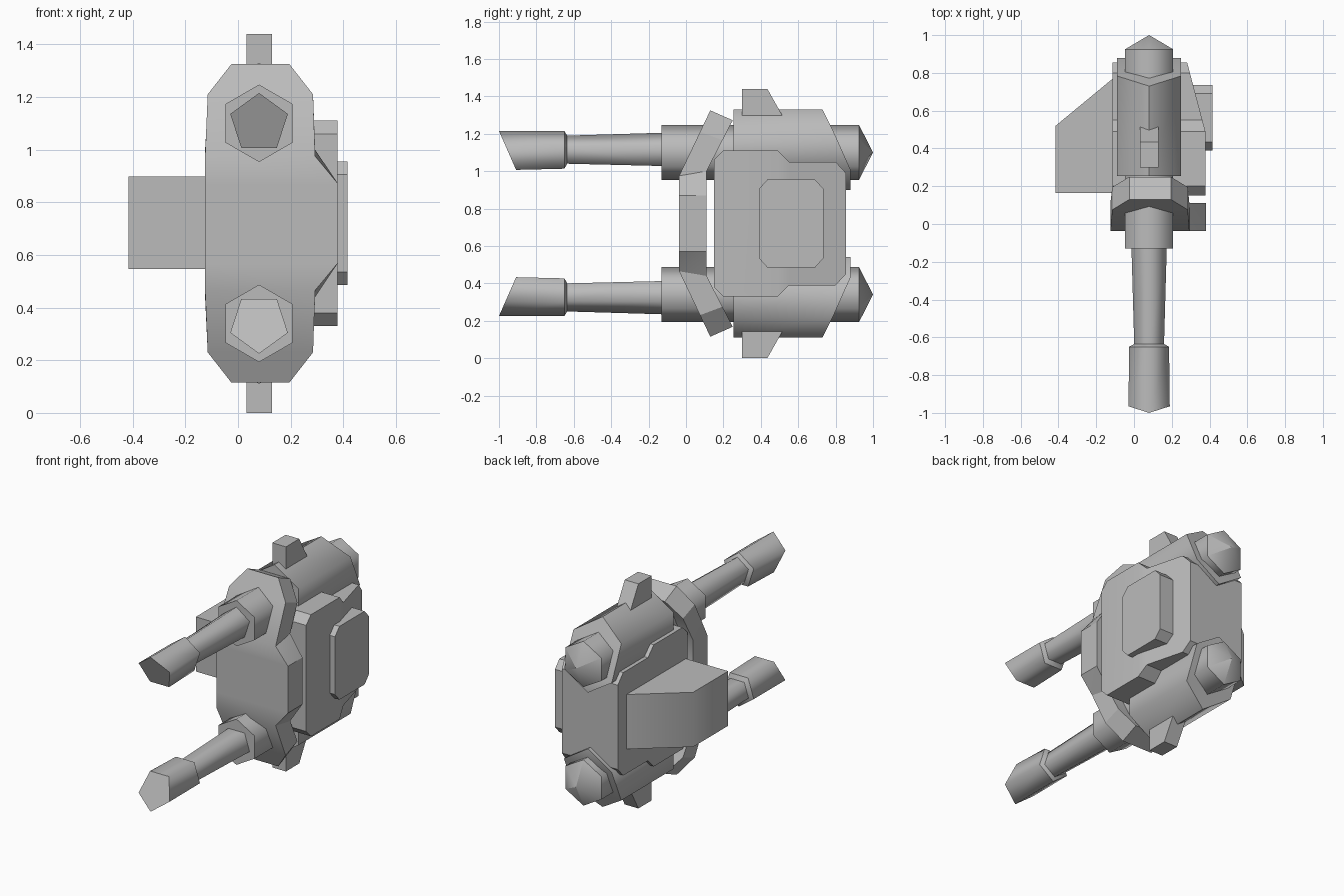
import bpy, bmesh
from math import sin, cos, tau, radians

HEIGHT = 1.44          # the model mirrors top to bottom about half of this
AXIS_X = 0.08          # shared centre line of guns and housings
GUN_Z = 1.10

cube = bpy.data.objects.get("Cube")
if cube:
    bpy.data.objects.remove(cube, do_unlink=True)

grey = bpy.data.materials.new("plain_grey")
grey.use_nodes = True
colour = (0.5, 0.5, 0.5, 1)
grey.diffuse_color = colour
grey.node_tree.nodes["Principled BSDF"].inputs["Base Color"].default_value = colour


def finish(name, bm, angle, ring_of=None):
    """Shade smooth, keep edges above the angle sharp, and make the object.
    Edges lying within one ring are sharp from a lower angle."""
    bmesh.ops.recalc_face_normals(bm, faces=bm.faces[:])
    for f in bm.faces:
        f.smooth = True
    for e in bm.edges:
        a, b = e.verts
        within = ring_of and ring_of[a] == ring_of[b]
        limit = min(angle, 30) if within else angle
        e.smooth = e.calc_face_angle(0) < radians(limit)
    mesh = bpy.data.meshes.new(name)
    bm.to_mesh(mesh)
    bm.free()
    mesh.materials.append(grey)
    obj = bpy.data.objects.new(name, mesh)
    bpy.context.collection.objects.link(obj)
    return obj


def loft(name, rings, angle=30, flip=False):
    """Skin equal-length rings of points and cap both ends."""
    bm = bmesh.new()
    ring_of, rows = {}, []
    for i, ring in enumerate(rings):
        row = [bm.verts.new((x, y, HEIGHT - z if flip else z)) for x, y, z in ring]
        ring_of.update((v, i) for v in row)
        rows.append(row)
    n = len(rows[0])
    for a, b in zip(rows, rows[1:]):
        for k in range(n):
            m = (k + 1) % n
            bm.faces.new((a[k], a[m], b[m], b[k]))
    for row in (rows[0], rows[-1]):
        bm.faces.new(row)
    bmesh.ops.connect_verts_nonplanar(bm, angle_limit=radians(5), faces=bm.faces[:])
    bmesh.ops.remove_doubles(bm, verts=bm.verts[:], dist=0.0005)
    return finish(name, bm, angle, ring_of)


def ring(sides, y, rx, rz=None, z=GUN_Z):
    """Regular polygon around the gun line, one corner up; y may depend on z."""
    points = []
    for k in range(sides):
        t = tau * k / sides
        pz = z + (rz or rx) * cos(t)
        points.append((AXIS_X + rx * sin(t), y(pz) if callable(y) else y, pz))
    return points


def both(name, rings, angle=30):
    """The part on the upper half and its mirror below."""
    loft("upper_" + name, rings, angle)
    loft("lower_" + name, rings, angle, flip=True)


def mirrored(points):
    """Close a (y, z) outline by mirroring its upper half downwards."""
    return points + [(y, HEIGHT - z) for y, z in reversed(points)]


# Five-sided gun barrels with slanted muzzles
both("gun_barrel", [
    ring(5, lambda z: -1 + (1.215 - z) * 0.44, 0.115),
    ring(5, -0.65, 0.111, z=1.103),
    ring(5, -0.635, 0.083, z=1.107),
    ring(5, -0.10, 0.099, z=1.107)], 75)

# Six-sided cores running through the housings to a pointed tail
both("gun_core", [
    ring(6, -0.13, 0.147),
    ring(6, 0.925, 0.147),
    ring(6, 1.0, 0.0003)], 62)

# Housings with a sloping rear end
both("gun_housing", [
    ring(6, 0.255, 0.196, 0.215, 1.115),
    ring(6, lambda z: min(0.88, 0.73 + (1.33 - z) / 2), 0.196, 0.215, 1.115)], 62)

# Sight tabs on the housings
tab = [(0.3, HEIGHT), (0.435, HEIGHT), (0.525, 1.28), (0.3, 1.28)]
both("tab", [[(x, y, z) for y, z in tab] for x in (0.033, 0.13)])

# Bent front shield: left x, right x, front (y, z), back (y, z)
half = [
    (-0.025, 0.195, (0.13, 1.325), (0.25, 1.272)),
    (-0.115, 0.285, (0.075, 1.21), (0.195, 1.165)),
    (-0.125, 0.293, (-0.037, 0.975), (0.11, 1.0)),
    (-0.125, 0.38, (-0.037, 0.87), (0.11, 0.87))]
rows = [[(l, *f), (r, *f), (r, *b), (l, *b)] for l, r, f, b in half]
rows += [[(x, y, HEIGHT - z) for x, y, z in row] for row in reversed(rows)]
loft("front_shield", rows, 35)

# Main body, narrowing to the rear on its left side
body = mirrored([(0.15, 1.06), (0.2, 1.11), (0.49, 1.11),
                 (0.55, 1.05), (0.8, 1.05), (0.855, 0.99)])
loft("main_body", [
    [(-0.115, y, z) for y, z in body],
    [(0.378 - max(0, y - 0.49) * 0.265, y, z) for y, z in body]])

# Raised octagonal side plate
plate = mirrored([(0.39, 0.905), (0.435, 0.955), (0.69, 0.955), (0.735, 0.905)])
loft("side_plate", [[(x, y, z) for y, z in plate] for x in (0.28, 0.415)])

# Fin on the other side
fin = [(-0.1, 0.165), (-0.415, 0.165), (-0.415, 0.52), (-0.1, 0.78)]
fin_obj = loft("side_fin", [[(x, y, z) for x, y in fin] for z in (0.547, 0.897)], 60)
